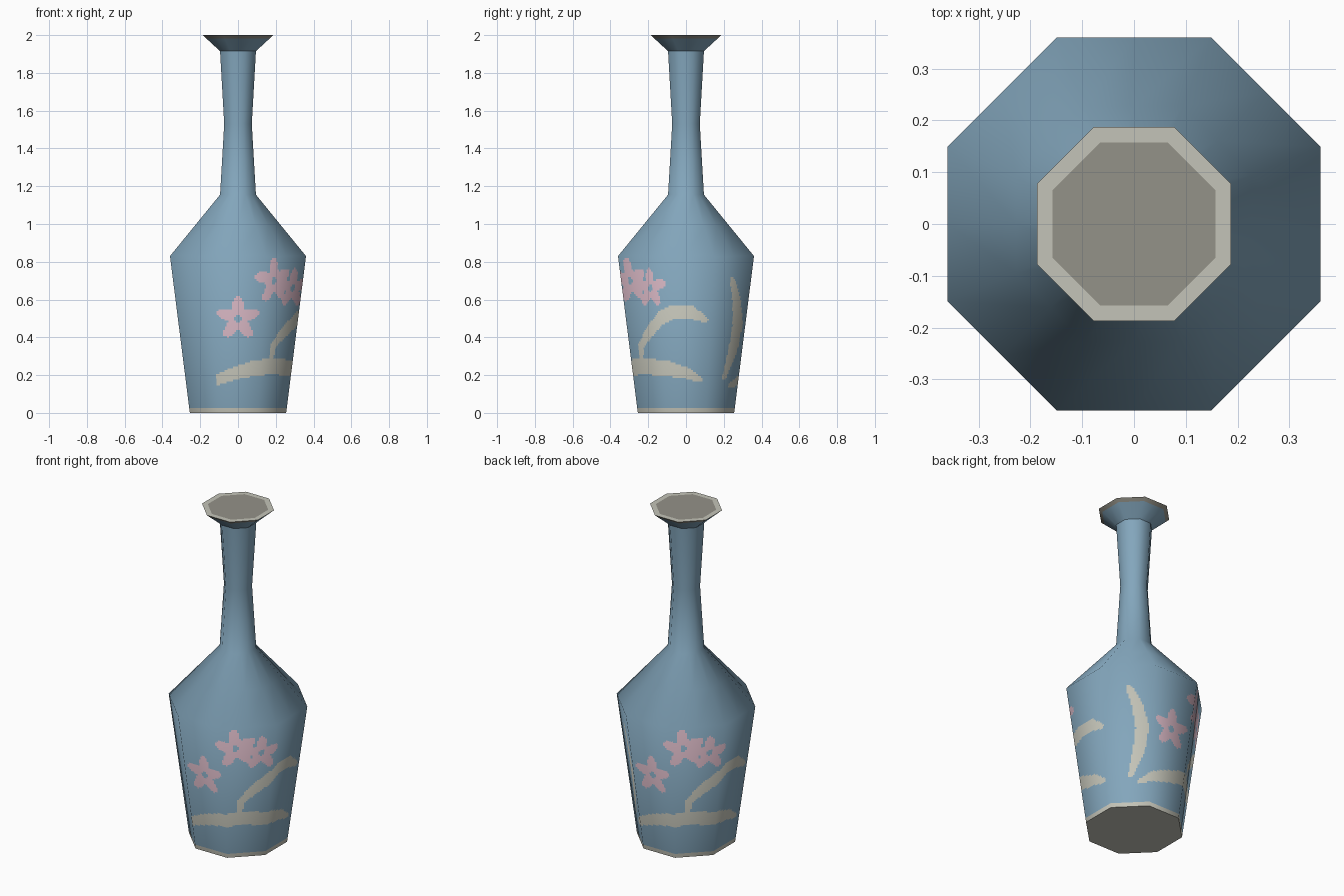
import bpy, math
from mathutils import Vector

if "Cube" in bpy.data.objects:
    bpy.data.objects.remove(bpy.data.objects["Cube"])


def lin(c):
    c /= 255
    return c / 12.92 if c <= 0.04045 else ((c + 0.055) / 1.055) ** 2.4


def material(name, r, g, b):
    m = bpy.data.materials.new(name)
    m.diffuse_color = (lin(r), lin(g), lin(b), 1)
    m.use_nodes = True
    m.node_tree.nodes["Principled BSDF"].inputs["Base Color"].default_value = m.diffuse_color
    return m


BLUE, CREAM, PINK, TAN = range(4)
MATS = [material("dusty_blue", 131, 166, 188), material("pale_cream", 196, 196, 184),
        material("soft_pink", 208, 176, 188), material("grey_tan", 148, 146, 136)]

# Octagon profile: (distance from axis to flat side, height)
PROFILE = [(0.255, 0), (0.36, 0.83), (0.095, 1.155), (0.073, 1.53), (0.095, 1.915)]
RIM = [(0.095, 1.915), (0.187, 2.0)]


def make_object(name, verts, faces, mats, normals=None):
    me = bpy.data.meshes.new(name)
    me.from_pydata(verts, [], faces)
    for m in MATS:
        me.materials.append(m)
    for p, i in zip(me.polygons, mats):
        p.material_index = i
        p.use_smooth = normals is not None
    me.update()
    if normals:
        me.normals_split_custom_set_from_vertices(normals)
    ob = bpy.data.objects.new(name, me)
    bpy.context.collection.objects.link(ob)


def profile_normals(prof):
    """Radial and upward normal at every profile point, averaged for smooth shading."""
    seg = [Vector((b[1] - a[1], a[0] - b[0])).normalized() for a, b in zip(prof, prof[1:])]
    return [(seg[max(i - 1, 0)] + seg[min(i, len(seg) - 1)]).normalized() for i in range(len(prof))]


def corner(k):
    a = math.radians(-90 + 45 * (k - 0.5))
    return Vector((math.cos(a), math.sin(a), 0))


def band(name, p0, p1, n0, n1, levels, cols, colour):
    """Eight flat sides between two profile points; colour(s, z) picks the material."""
    verts, normals, faces, mats = [], [], [], []
    for k in range(8):
        c0, c1 = corner(k), corner(k + 1)
        base = len(verts)
        for t in levels:
            a = (p0[0] + (p1[0] - p0[0]) * t) / math.cos(math.pi / 8)
            z = p0[1] + (p1[1] - p0[1]) * t
            n = n0.lerp(n1, t)
            for j in range(cols + 1):
                d = c0.lerp(c1, j / cols)
                verts.append((d.x * a, d.y * a, z))
                normals.append(Vector((d.x * n.x, d.y * n.x, n.y)).normalized())
        for i in range(len(levels) - 1):
            z = p0[1] + (p1[1] - p0[1]) * (levels[i] + levels[i + 1]) / 2
            for j in range(cols):
                q = base + i * (cols + 1) + j
                faces.append((q, q + 1, q + cols + 2, q + cols + 1))
                mats.append(colour(k - 0.5 + (j + 0.5) / cols, z))
    make_object(name, verts, faces, mats, normals)


# Painted motifs in (s, z): s counts octagon sides from the front; they repeat every 4 sides
FLOWERS = [(0, 0.5, 0.115, 0), (0.735, 0.70, 0.12, 0.1), (1.255, 0.66, 0.105, 0)]
STROKES = [  # points of (s, z, half width)
    [(-0.75, 0.145, 0.014), (-0.43, 0.18, 0.028), (0, 0.215, 0.035), (0.43, 0.24, 0.04),
     (1, 0.245, 0.042), (1.58, 0.235, 0.04), (2, 0.212, 0.03), (2.32, 0.175, 0.014)],
    [(0.83, 0.28, 0.012), (0.86, 0.36, 0.02), (1.16, 0.43, 0.03), (1.5, 0.505, 0.035),
     (1.77, 0.537, 0.035), (2.08, 0.535, 0.034), (2.38, 0.495, 0.018)],
    [(-0.99, 0.70, 0.018), (-0.825, 0.6, 0.03), (-0.72, 0.465, 0.037), (-0.78, 0.33, 0.034),
     (-0.97, 0.19, 0.015)],
]


def in_flower(s, z, w, f):
    x, y = (s - f[0]) * w, z - f[1]
    r = math.hypot(x, y)
    petal = f[2] * min(1, 0.76 + 0.27 * math.cos(5 * (math.atan2(y, x) - math.pi / 2 - f[3])))
    return 0.018 < r < petal


def in_stroke(s, z, w, pts):
    for a, b in zip(pts, pts[1:]):
        ax, bx = (a[0] - s) * w, (b[0] - s) * w
        ay, by = a[1] - z, b[1] - z
        dx, dy = bx - ax, by - ay
        t = min(1, max(0, -(ax * dx + ay * dy) / (dx * dx + dy * dy)))
        if math.hypot(ax + dx * t, ay + dy * t) < a[2] + (b[2] - a[2]) * t:
            return True
    return False


def body_colour(s, z):
    if z < 0.025:
        return CREAM
    if z < 0.11 or z > 0.83:
        return BLUE
    w = 0.828 * (0.255 + 0.1265 * z)
    for off in (-4, 0, 4):
        u = s - off
        if any(in_flower(u, z, w, f) for f in FLOWERS):
            return PINK
        if any(in_stroke(u, z, w, p) for p in STROKES):
            return CREAM
    return BLUE


# Body, shoulder and neck
N = profile_normals(PROFILE)
foot = 0.025 / 0.83
fine = [0] + [foot + (1 - foot) * i / 80 for i in range(81)]
for i, name in enumerate(("body", "shoulder", "lower_neck", "upper_neck")):
    low = i == 0
    band(name, PROFILE[i], PROFILE[i + 1], N[i], N[i + 1], fine if low else [0, 0.5, 1],
         26 if low else 2, body_colour if low else (lambda s, z: BLUE))

# Flared rim with a tan lip line
R = profile_normals(RIM)
band("rim", RIM[0], RIM[1], R[0], R[1], [0, 0.8, 1], 2,
     lambda s, z: TAN if z > 1.98 else BLUE)


def ring(a, z):
    return [corner(k) * (a / math.cos(math.pi / 8)) + Vector((0, 0, z)) for k in range(8)]


# Flat mouth: pale border around a darker centre
make_object("mouth", ring(0.187, 2) + ring(0.157, 2),
            [(k, (k + 1) % 8, (k + 1) % 8 + 8, k + 8) for k in range(8)] + [tuple(range(8, 16))],
            [CREAM] * 8 + [TAN])

# Underside
make_object("base", ring(0.255, 0), [tuple(range(7, -1, -1))], [CREAM])
